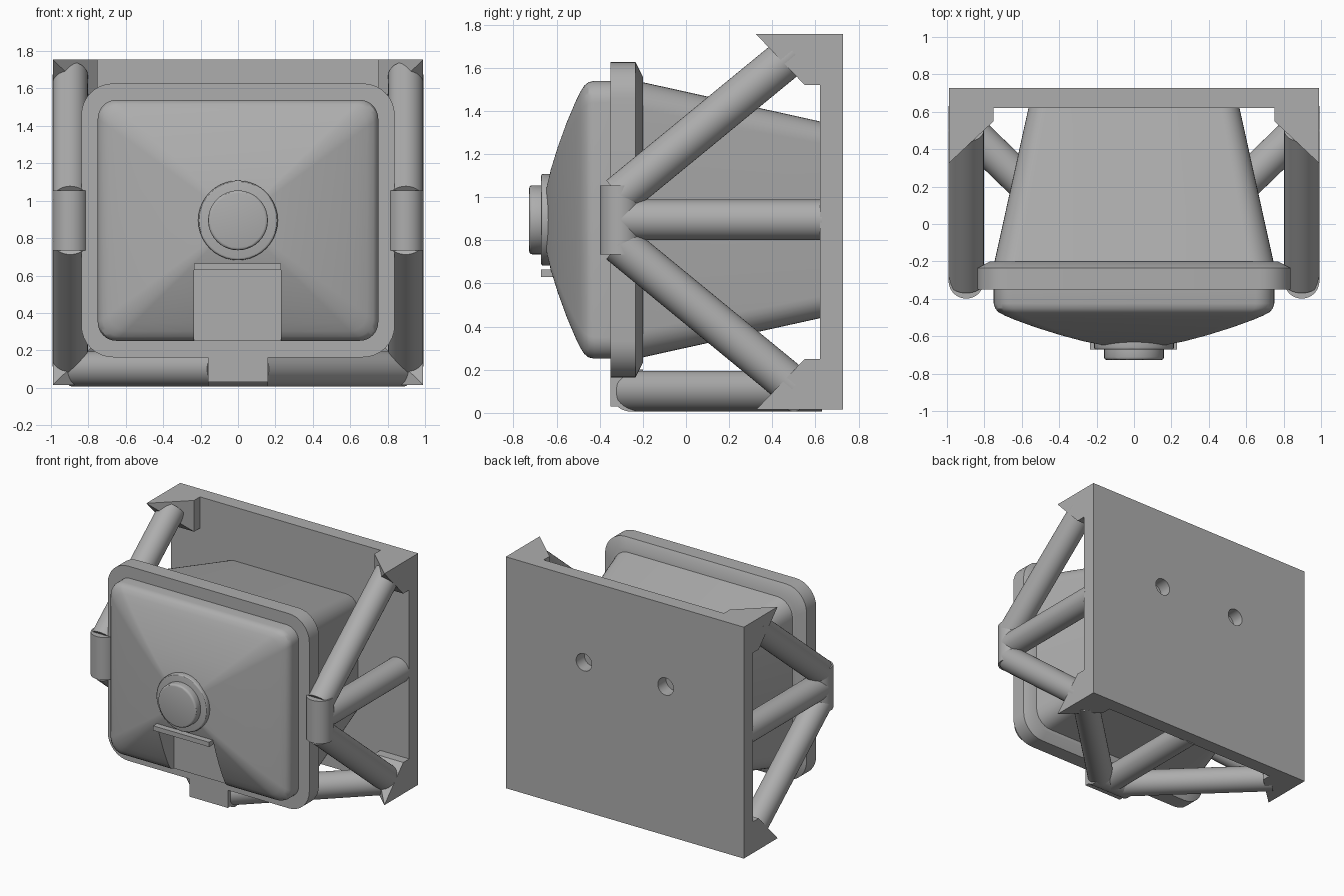
import bpy, bmesh, math
from mathutils import Vector

default = bpy.data.objects.get("Cube")
if default:
    bpy.data.objects.remove(default, do_unlink=True)

grey = bpy.data.materials.new("plain grey")
grey.use_nodes = True
COLOUR = (0.42, 0.42, 0.42, 1)
grey.diffuse_color = COLOUR
grey.node_tree.nodes["Principled BSDF"].inputs["Base Color"].default_value = COLOUR

MID = 0.895      # height of the lamp axis
TUBE = 0.094     # frame tube radius


def smooth(obj, angle=30):
    bpy.ops.object.select_all(action='DESELECT')
    obj.select_set(True)
    bpy.context.view_layer.objects.active = obj
    bpy.ops.object.shade_smooth_by_angle(angle=math.radians(angle))


def finish(name, bm, rounded=True):
    bmesh.ops.recalc_face_normals(bm, faces=bm.faces)
    mesh = bpy.data.meshes.new(name)
    bm.to_mesh(mesh)
    bm.free()
    mesh.materials.append(grey)
    obj = bpy.data.objects.new(name, mesh)
    bpy.context.collection.objects.link(obj)
    if rounded:
        smooth(obj)
    return obj


def box(name, lo, hi):
    bm = bmesh.new()
    bmesh.ops.create_cube(bm, size=1)
    for v in bm.verts:
        v.co = [(a + b) / 2 + c * (b - a) for a, b, c in zip(lo, hi, v.co)]
    return finish(name, bm, False)


def tube(name, start, end, radius=TUBE, bevel=0):
    a, b = Vector(start), Vector(end)
    axis = b - a
    bm = bmesh.new()
    bmesh.ops.create_cone(bm, cap_ends=True, segments=40, radius1=radius,
                          radius2=radius, depth=axis.length)
    if bevel:
        rim = [e for e in bm.edges if e.verts[0].co.z * e.verts[1].co.z > 0]
        bmesh.ops.bevel(bm, geom=rim, offset=bevel, segments=3, profile=0.5,
                        affect='EDGES')
    bm.transform(axis.to_track_quat('Z', 'Y').to_matrix().to_4x4())
    bmesh.ops.translate(bm, verts=bm.verts, vec=(a + b) / 2)
    return finish(name, bm)


def loft(name, rings, steps=8):
    """Skin rounded rectangles given as (y, half width, half height, corner)."""
    bm = bmesh.new()
    loops = []
    for y, hx, hz, r in rings:
        loop = []
        for q, (sx, sz) in enumerate([(1, 1), (-1, 1), (-1, -1), (1, -1)]):
            for i in range(steps + 1):
                t = (q + i / steps) * math.pi / 2
                loop.append(bm.verts.new((sx * (hx - r) + r * math.cos(t), y,
                                          MID + sz * (hz - r) + r * math.sin(t))))
        loops.append(loop)
    for one, two in zip(loops, loops[1:]):
        for i in range(len(one)):
            j = (i + 1) % len(one)
            bm.faces.new((one[i], one[j], two[j], two[i]))
    bm.faces.new(loops[0])
    bm.faces.new(loops[-1])
    return finish(name, bm)


def cut(obj, cutter):
    mod = obj.modifiers.new("cut", 'BOOLEAN')
    mod.operation = 'DIFFERENCE'
    mod.solver = 'EXACT'
    mod.object = cutter
    bpy.context.view_layer.objects.active = obj
    bpy.ops.object.modifier_apply(modifier=mod.name)
    bpy.data.objects.remove(cutter, do_unlink=True)
    smooth(obj)


# Mounting plate with two screw holes
plate = box("back_plate", (-0.99, 0.62, 0.015), (0.99, 0.727, 1.755))
for x in (-0.34, 0.34):
    cut(plate, tube("hole_cutter", (x, 0.6, 1.135), (x, 0.8, 1.135), 0.065))

# Pointed corner brackets
for sx, side in ((1, "left"), (-1, "right")):
    for edge, sz, level in ((1.755, -1, "top"), (0.015, 1, "bottom")):
        bm = bmesh.new()
        bm.verts.new((sx * 0.99, 0.325, edge))
        for y in (0.55, 0.63):
            for x in (0.75, 0.99):
                for dz in (0, 0.235):
                    bm.verts.new((sx * x, y, edge + sz * dz))
        bmesh.ops.convex_hull(bm, input=bm.verts)
        bmesh.ops.dissolve_limit(bm, angle_limit=0.01, verts=bm.verts, edges=bm.edges)
        finish(f"{level}_{side}_bracket", bm, False)

# Side struts meeting at an upright hub
for sx, side in ((1, "left"), (-1, "right")):
    x = sx * 0.897
    tube(f"{side}_hub", (x, -0.305, 0.735), (x, -0.305, 1.055))
    tube(f"{side}_middle_strut", (x, -0.3, MID), (x, 0.63, MID))
    for sz, level in ((1, "upper"), (-1, "lower")):
        tube(f"{side}_{level}_strut", (x, -0.31, MID + sz * 0.11),
             (x, 0.5, MID + sz * 0.775))

# Bottom struts meeting at a central hub
tube("bottom_hub", (-0.16, -0.255, 0.1), (0.16, -0.255, 0.1))
box("bottom_hub_block", (-0.16, -0.35, 0.03), (0.16, -0.2, 0.2))
tube("bottom_middle_strut", (0, -0.25, 0.1), (0, 0.63, 0.1))
for sx, side in ((1, "left"), (-1, "right")):
    tube(f"bottom_{side}_strut", (sx * 0.1, -0.255, 0.1), (sx * 0.88, 0.5, 0.1))

# Tapered housing and its front rim
loft("housing", [(-0.22, 0.75, 0.642, 0.13), (0.63, 0.562, 0.454, 0.1)])
loft("front_rim", [(-0.35, 0.838, 0.732, 0.17), (-0.235, 0.838, 0.732, 0.17),
                   (-0.2, 0.77, 0.664, 0.13)])

# Domed front cover, notched at the bottom
dome_rings = [(1, -0.3), (1, -0.425), (0.99, -0.452), (0.965, -0.472),
              (0.92, -0.49), (0.85, -0.512), (0.7, -0.553), (0.52, -0.595),
              (0.36, -0.627), (0.22, -0.648), (0.1, -0.66)]
dome = loft("front_cover", [(y, 0.75 * s, 0.644 * s, 0.1 * s) for s, y in dome_rings])
cut(dome, box("notch_cutter", (-0.235, -0.9, 0.1), (0.23, -0.425, 0.635)))
box("notch_lip", (-0.235, -0.672, 0.63), (0.23, -0.6, 0.665))

# Centre knob on a raised collar
tube("knob_collar", (0, -0.6, MID), (0, -0.672, MID), 0.213, 0.012)
tube("knob", (0, -0.64, MID), (0, -0.727, MID), 0.16, 0.015)
